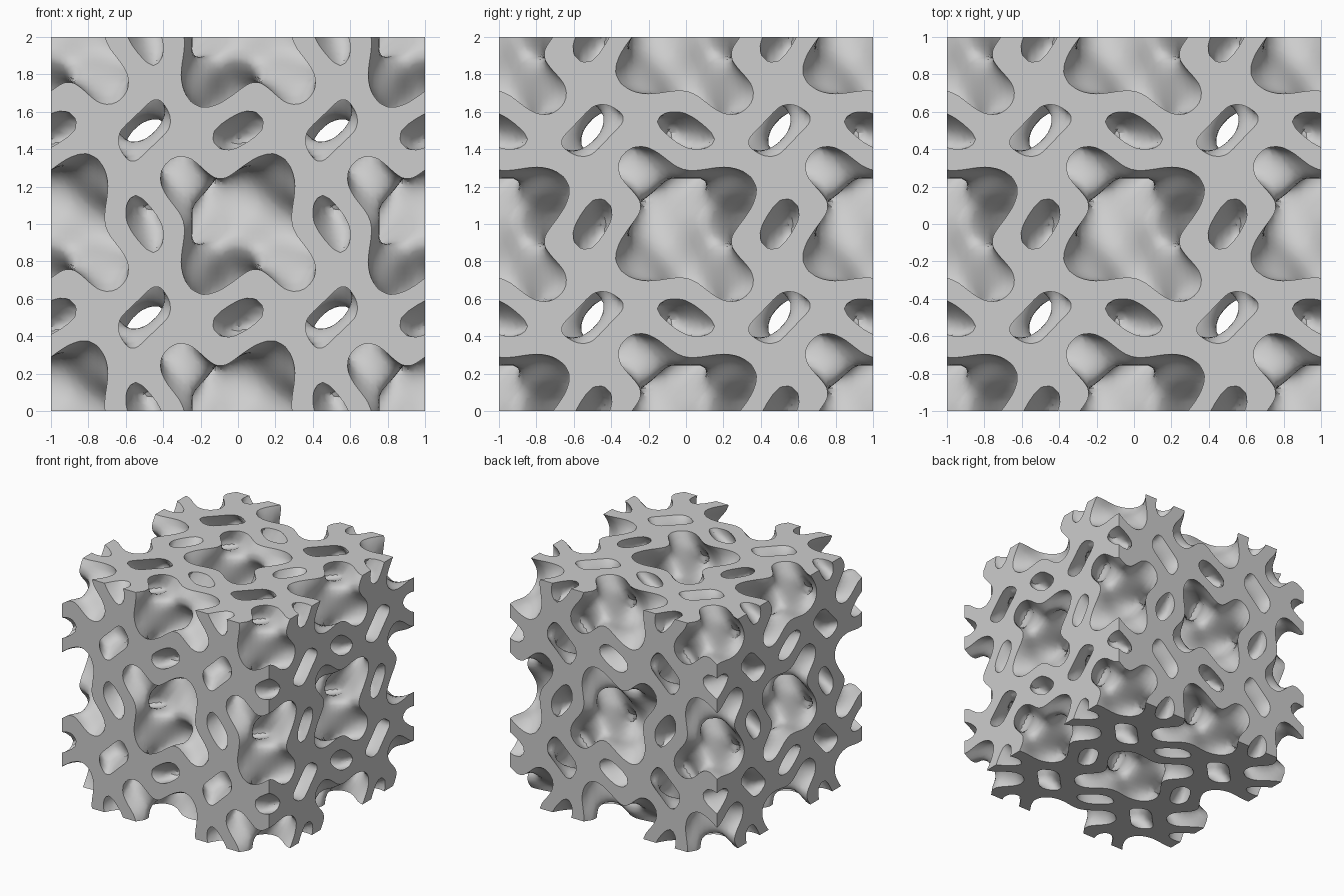
import bpy
from math import sin, cos, pi

cube = bpy.data.objects.get("Cube")
if cube:
    bpy.data.objects.remove(cube, do_unlink=True)

N = 64            # grid steps along the block
WALL = 0.73       # half thickness of the wall in field units
OUTSIDE = -1e6    # field value just beyond the block
SIZE = N + 3      # grid nodes with one padding layer on each side

# Node coordinates; padding nodes are pressed onto the block's faces
coord = [min(max(i - 1, 0), N) / N * 2 - 1 for i in range(SIZE)]
padded = [i == 0 or i == SIZE - 1 for i in range(SIZE)]
c1 = [cos(2 * pi * c) for c in coord]
s1 = [sin(2 * pi * c) for c in coord]
c2 = [cos(4 * pi * c) for c in coord]
s2 = [sin(4 * pi * c) for c in coord]


def density(i, j, k):
    """Positive inside the periodic wall, negative in the two void systems."""
    if padded[i] or padded[j] or padded[k]:
        return OUTSIDE
    chambers = c1[i] + c1[j] + c1[k] + c1[i] * c1[j] * c1[k]
    ripple = c2[i] + c2[j] + c2[k]
    twist = (s2[i] * c1[j] * s1[k] + s2[j] * c1[k] * s1[i]
             + s2[k] * c1[i] * s1[j])
    # Solid lumps that narrow the chambers toward their corners
    lump = (s1[i] * s1[j] * s1[k]) ** 2
    field = 0.67 * chambers - 0.5 * ripple + 0.7 * twist - 2.4 * lump + 0.27
    return WALL - abs(field)


STRIDE = (SIZE * SIZE, SIZE, 1)
values = [density(i, j, k) for i in range(SIZE)
          for j in range(SIZE) for k in range(SIZE)]

# Surface nets: one vertex per crossed cell, one quad per crossed grid edge
cells = {}
faces = []


def add_crossing(cell, point, weight):
    entry = cells.get(cell)
    if entry is None:
        entry = cells[cell] = [len(cells), 0.0, 0.0, 0.0, 0.0]
    for n in range(3):
        entry[n + 1] += point[n] * weight
    entry[4] += weight
    return entry[0]


for i in range(SIZE):
    for j in range(SIZE):
        for k in range(SIZE):
            node = (i, j, k)
            here = i * STRIDE[0] + j * STRIDE[1] + k
            a = values[here]
            for axis in range(3):
                if node[axis] == SIZE - 1:
                    continue
                b = values[here + STRIDE[axis]]
                if (a > 0) == (b > 0):
                    continue
                point = [coord[n] for n in node]
                step = coord[node[axis] + 1] - point[axis]
                point[axis] += step * a / (a - b)
                # Edges leaving the block barely count, so cut rims stay exact
                weight = 1e-6 if OUTSIDE in (a, b) else 1.0
                e, f = STRIDE[(axis + 1) % 3], STRIDE[(axis + 2) % 3]
                quad = [add_crossing(c, point, weight)
                        for c in (here, here - e, here - e - f, here - f)]
                faces.append(quad if a > 0 else quad[::-1])

verts = [(x / w, y / w, z / w + 1) for _, x, y, z, w in cells.values()]

# Lattice block
mesh = bpy.data.meshes.new("lattice_block")
mesh.from_pydata(verts, [], faces)
mesh.validate()
mesh.update()
block = bpy.data.objects.new("lattice_block", mesh)
bpy.context.scene.collection.objects.link(block)

# Plain grey material
grey = bpy.data.materials.new("plain_grey")
grey.use_nodes = True
colour = (0.61, 0.61, 0.61, 1)
grey.diffuse_color = colour
grey.node_tree.nodes["Principled BSDF"].inputs["Base Color"].default_value = colour
mesh.materials.append(grey)

# Smooth walls with crisp cut edges
bpy.ops.object.select_all(action="DESELECT")
block.select_set(True)
bpy.context.view_layer.objects.active = block
bpy.ops.object.shade_smooth_by_angle(angle=pi / 5)
